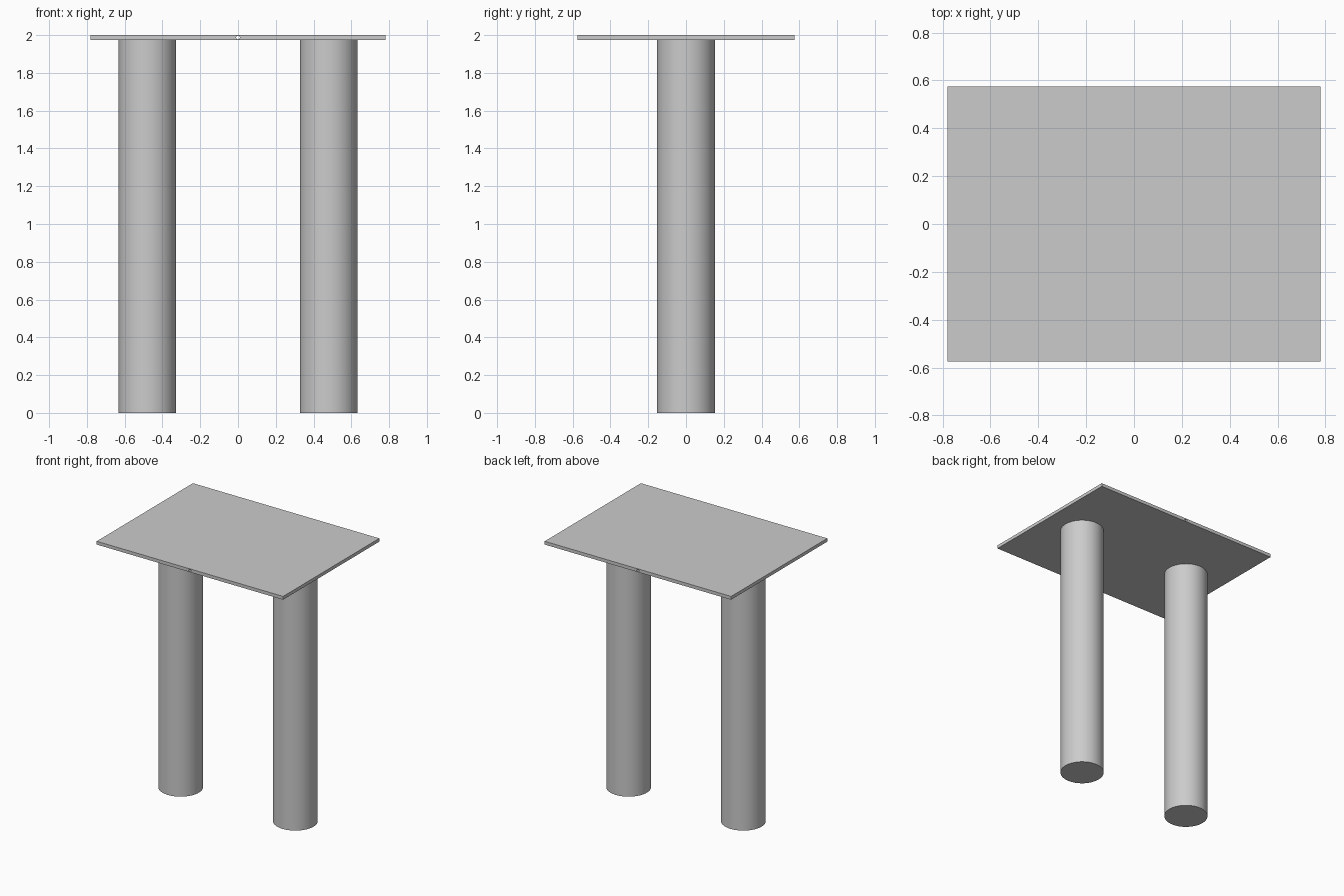
import bpy
from math import radians

TOP, THICK = 2.0, 0.025
LEG_X, LEG_R = 0.48, 0.153

old = bpy.data.objects.get("Cube")
if old:
    bpy.data.objects.remove(old, do_unlink=True)

grey = bpy.data.materials.new("light grey")
grey.use_nodes = True
colour = (0.6, 0.6, 0.6, 1)
grey.diffuse_color = colour
grey.node_tree.nodes["Principled BSDF"].inputs["Base Color"].default_value = colour


def finish(name):
    obj = bpy.context.object
    obj.name = name
    obj.data.materials.append(grey)
    return obj


# Thin rectangular top
bpy.ops.mesh.primitive_cube_add(size=1, location=(0, 0, TOP - THICK / 2))
table_top = finish("table_top")
table_top.scale = (1.56, 1.15, THICK)
bpy.ops.object.transform_apply(location=False, rotation=False, scale=True)

# Narrow bore running through the top from front to back
bpy.ops.mesh.primitive_cylinder_add(
    vertices=24, radius=0.01, depth=1.4,
    location=(0, 0, TOP - THICK / 2), rotation=(radians(90), 0, 0))
cutter = finish("bore_cutter")
cutter.hide_render = True
cutter.hide_viewport = True
cutter.display_type = 'WIRE'
bore = table_top.modifiers.new("bore", 'BOOLEAN')
bore.object = cutter
bore.operation = 'DIFFERENCE'
bore.solver = 'EXACT'

# Two round column legs
height = TOP - THICK
for side, x in (("right", -LEG_X), ("left", LEG_X)):
    bpy.ops.mesh.primitive_cylinder_add(
        vertices=64, radius=LEG_R, depth=height, location=(x, 0, height / 2))
    finish(side + "_leg")
    bpy.ops.object.shade_smooth_by_angle(angle=radians(30))
